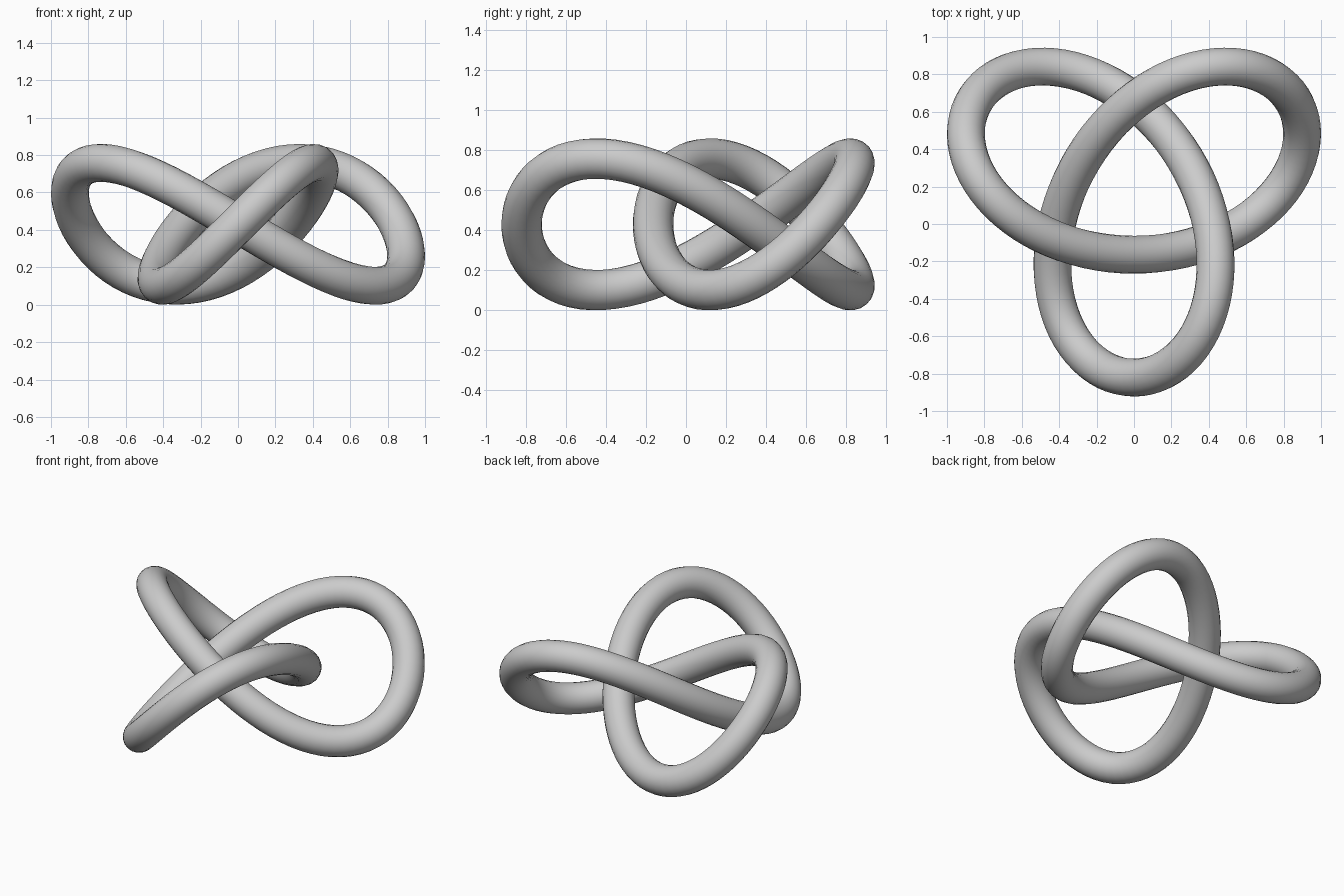
import bpy
from math import sin, cos, tau

if "Cube" in bpy.data.objects:
    bpy.data.objects.remove(bpy.data.objects["Cube"])

A = 0.3285       # knot scale
R = 0.1013       # tube radius
N = 160          # points along the path

# Trefoil path as a closed spline
curve = bpy.data.curves.new("trefoil_knot", "CURVE")
curve.dimensions = "3D"
curve.twist_mode = "MINIMUM"
spline = curve.splines.new("POLY")
spline.points.add(N - 1)
for i, p in enumerate(spline.points):
    t = tau * i / N
    p.co = (A * (sin(t) + 2 * sin(2 * t)),
            A * (cos(t) - 2 * cos(2 * t) + 0.5),
            A * (1 - sin(3 * t)) + R, 1)
spline.use_cyclic_u = True
spline.use_smooth = True

# Round tube around the path
curve.bevel_depth = R
curve.bevel_resolution = 8

knot = bpy.data.objects.new("trefoil_knot", curve)
bpy.context.collection.objects.link(knot)
bpy.context.view_layer.objects.active = knot
knot.select_set(True)
bpy.ops.object.convert(target="MESH")
bpy.ops.object.shade_smooth()
